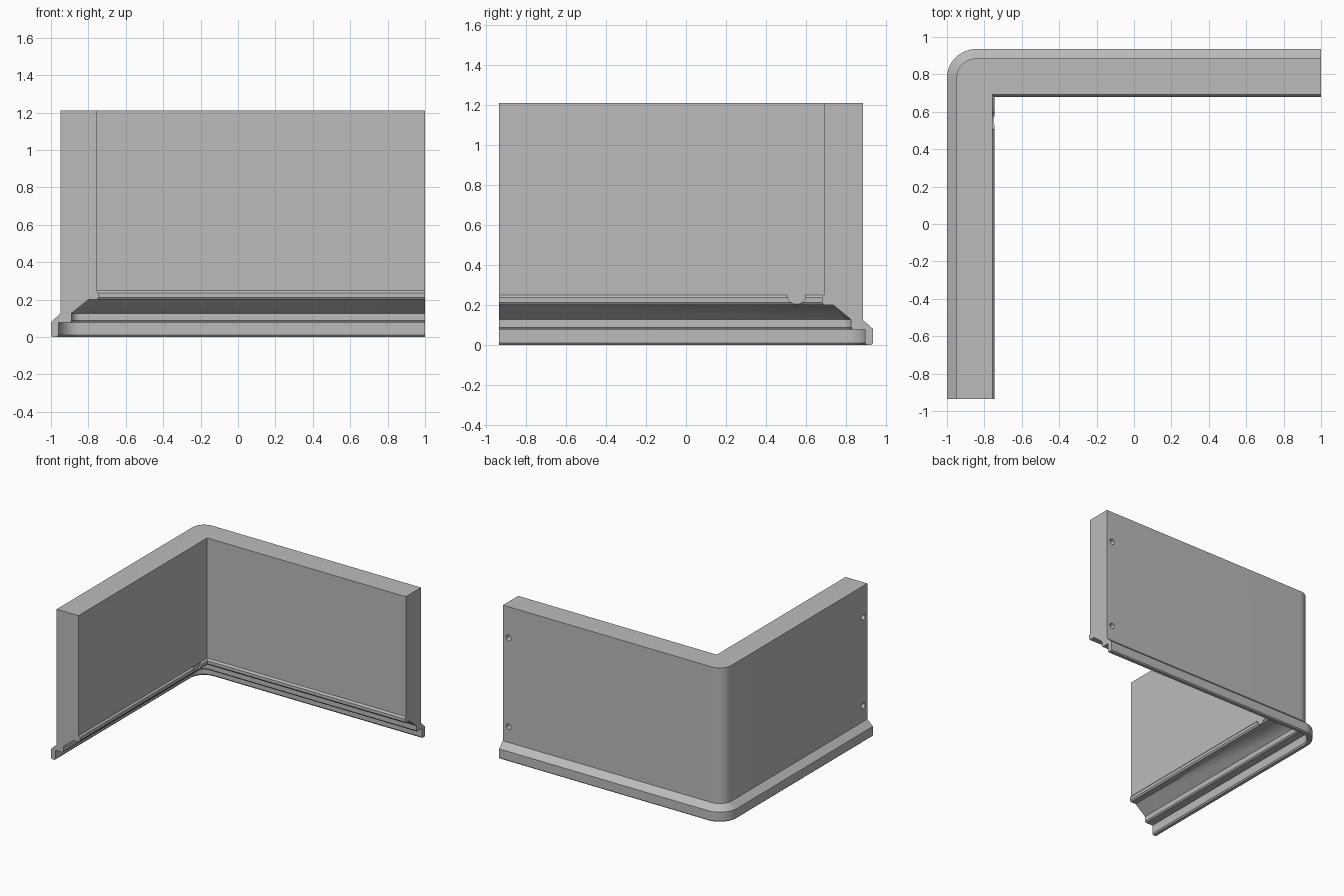
import bpy, bmesh, math
from mathutils import Matrix, Vector

cube = bpy.data.objects.get("Cube")
if cube:
    bpy.data.objects.remove(cube, do_unlink=True)

LEFT, BACK, RIGHT, FRONT = -1.0, 0.935, 1.0, -0.935
RADIUS, STEPS = 0.155, 14

# Wall cross-section: (inset from the outer edge, height)
PROFILE = [
    (0.0, 0.008), (0.0, 0.08), (0.05, 0.125), (0.05, 1.21),
    (0.243, 1.21), (0.243, 0.25), (0.255, 0.236), (0.255, 0.212),
    (0.246, 0.2), (0.2, 0.2), (0.11, 0.127), (0.11, 0.088),
    (0.102, 0.078), (0.04, 0.078), (0.04, 0.01), (0.032, 0.0), (0.008, 0.0),
]


def corner_path(inset):
    """Plan outline at an inset: front end, rounded corner, right end."""
    r = max(RADIUS - inset, 0)
    reach = max(RADIUS, inset)
    cx, cy = LEFT + reach, BACK - reach
    pts = [(LEFT + inset, FRONT)]
    for i in range(STEPS + 1):
        a = math.pi - math.pi / 2 * i / STEPS
        pts.append((cx + r * math.cos(a), cy + r * math.sin(a)))
    return pts + [(RIGHT, BACK - inset)]


def finish(bm, name):
    bmesh.ops.recalc_face_normals(bm, faces=bm.faces)
    mesh = bpy.data.meshes.new(name)
    bm.to_mesh(mesh)
    bm.free()
    obj = bpy.data.objects.new(name, mesh)
    bpy.context.collection.objects.link(obj)
    return obj


def add_cylinder(bm, center, axis, radius, depth):
    turn = Vector((0, 0, 1)).rotation_difference(Vector(axis)).to_matrix().to_4x4()
    bmesh.ops.create_cone(bm, cap_ends=True, segments=32, radius1=radius,
                          radius2=radius, depth=depth,
                          matrix=Matrix.Translation(center) @ turn)


# Corner wall swept around the bend
bm = bmesh.new()
rails = [[bm.verts.new((x, y, z)) for x, y in corner_path(d)] for d, z in PROFILE]
for a, b in zip(rails, rails[1:] + rails[:1]):
    for i in range(len(a) - 1):
        bm.faces.new((a[i], a[i + 1], b[i + 1], b[i]))
for end in (0, -1):
    bm.faces.new([rail[end] for rail in rails])
bmesh.ops.remove_doubles(bm, verts=bm.verts, dist=0.0001)
wall = finish(bm, "corner_wall")

# Blind screw holes at both ends and the round notch in the inner lip
bm = bmesh.new()
for z in (0.25, 0.96):
    add_cylinder(bm, (0.95, BACK - 0.05, z), (0, 1, 0), 0.022, 0.12)
    add_cylinder(bm, (LEFT + 0.05, FRONT + 0.05, z), (1, 0, 0), 0.022, 0.12)
add_cylinder(bm, (-0.706, 0.552, 0.25), (1, 0, 0), 0.047, 0.1)
cutter = finish(bm, "hole_cutter")
cutter.hide_render = True

cut = wall.modifiers.new("holes", "BOOLEAN")
cut.operation = "DIFFERENCE"
cut.solver = "EXACT"
cut.object = cutter
bpy.ops.object.select_all(action="DESELECT")
wall.select_set(True)
bpy.context.view_layer.objects.active = wall
bpy.ops.object.modifier_apply(modifier=cut.name)
bpy.data.objects.remove(cutter, do_unlink=True)

# Plain grey
grey = bpy.data.materials.new("plain_grey")
grey.use_nodes = True
colour = (0.5, 0.5, 0.5, 1)
grey.diffuse_color = colour
grey.node_tree.nodes["Principled BSDF"].inputs["Base Color"].default_value = colour
wall.data.materials.clear()
wall.data.materials.append(grey)
bpy.ops.object.shade_smooth_by_angle(angle=math.radians(25))
